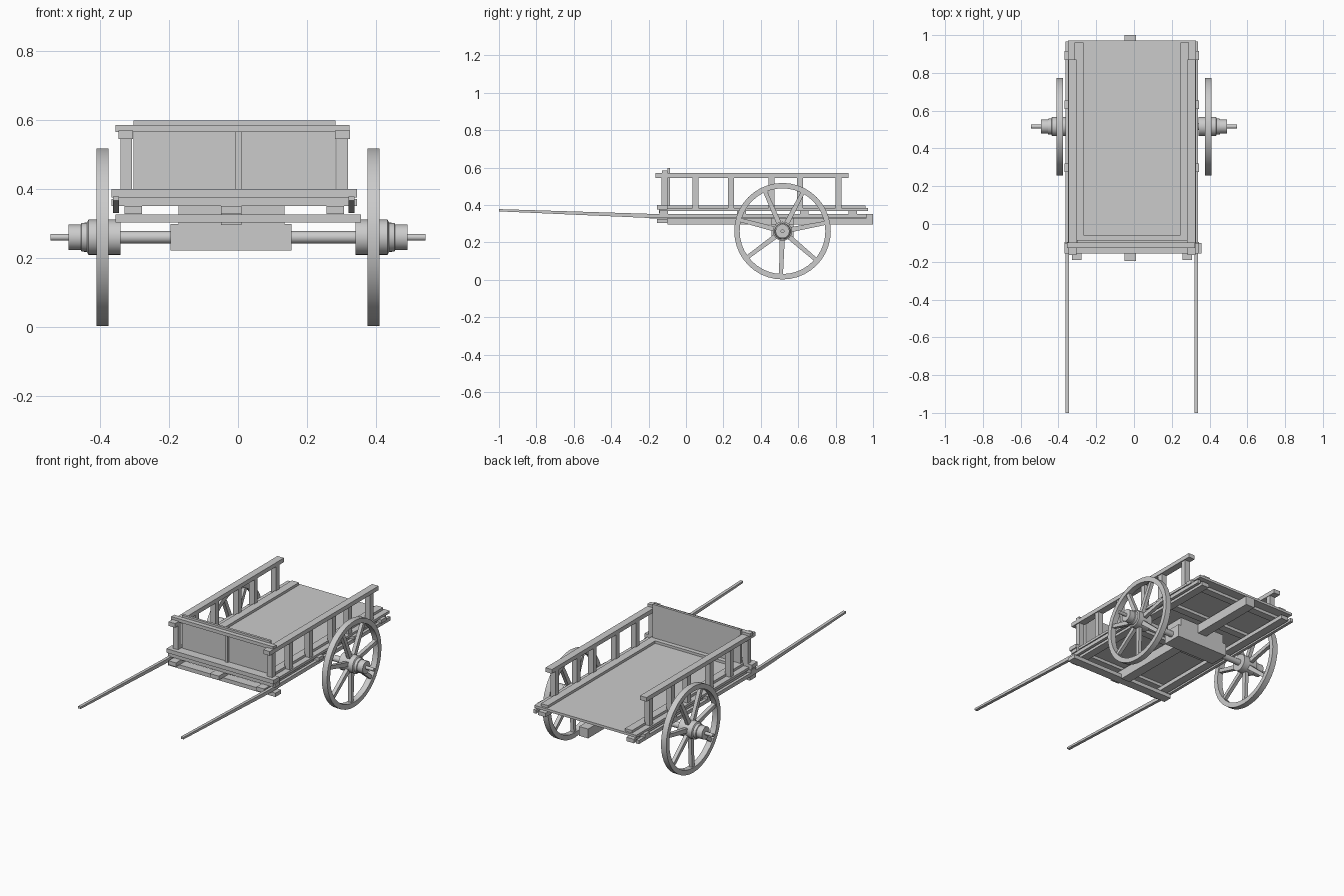
import bpy, bmesh, math
from mathutils import Matrix

if "Cube" in bpy.data.objects:
    bpy.data.objects.remove(bpy.data.objects["Cube"])

CX = -0.011   # the cart body sits slightly off the wheel centre
AXLE_Y, AXLE_Z = 0.516, 0.26


def make(name, bm, smooth=False):
    bmesh.ops.recalc_face_normals(bm, faces=bm.faces)
    me = bpy.data.meshes.new(name)
    bm.to_mesh(me)
    bm.free()
    ob = bpy.data.objects.new(name, me)
    bpy.context.collection.objects.link(ob)
    if smooth:
        bpy.ops.object.select_all(action='DESELECT')
        ob.select_set(True)
        bpy.context.view_layer.objects.active = ob
        bpy.ops.object.shade_smooth_by_angle(angle=math.radians(30))
    return ob


def box(name, x0, x1, y0, y1, z0, z1):
    bm = bmesh.new()
    bmesh.ops.create_cube(bm, size=1)
    for v in bm.verts:
        v.co = (x1 if v.co.x > 0 else x0, y1 if v.co.y > 0 else y0, z1 if v.co.z > 0 else z0)
    return make(name, bm)


def side_box(name, a, b, *yz):
    """Box repeated on both sides of the body centre."""
    box(name + "_right", CX + a, CX + b, *yz)
    box(name + "_left", CX - b, CX - a, *yz)


def extrude_side(name, pts, x0, x1):
    """Side outline (y, z) extruded across x."""
    bm = bmesh.new()
    f = bm.faces.new([bm.verts.new((x0, y, z)) for y, z in pts])
    ext = bmesh.ops.extrude_face_region(bm, geom=[f])
    for v in ext["geom"]:
        if isinstance(v, bmesh.types.BMVert):
            v.co.x = x1
    return make(name, bm)


def lathe(name, pts, steps, closed):
    """Profile (x, radius) spun around the axle."""
    bm = bmesh.new()
    rings = []
    for i in range(steps):
        a = 2 * math.pi * i / steps
        rings.append([bm.verts.new((x, AXLE_Y + r * math.cos(a), AXLE_Z + r * math.sin(a)))
                      for x, r in pts])
    n = len(pts)
    for i in range(steps):
        p, q = rings[i], rings[(i + 1) % steps]
        for j in range(n if closed else n - 1):
            k = (j + 1) % n
            bm.faces.new((p[j], p[k], q[k], q[j]))
    if not closed:
        bm.faces.new([r[0] for r in rings])
        bm.faces.new([r[-1] for r in rings])
    return make(name, bm, True)


# Wheels: rim, stepped hub, seven spokes
for side, s in (("right", 1), ("left", -1)):
    lathe("wheel_rim_" + side,
          [(s * 0.376, 0.229), (s * 0.376, 0.258), (s * 0.411, 0.258), (s * 0.411, 0.229)], 40, True)
    lathe("wheel_hub_" + side,
          [(s * 0.341, 0.051), (s * 0.434, 0.051), (s * 0.438, 0.043), (s * 0.454, 0.041),
           (s * 0.456, 0.037), (s * 0.492, 0.037)], 24, False)
    bm = bmesh.new()
    for i in range(7):
        ang = math.radians(-2) + 2 * math.pi * i / 7
        r = bmesh.ops.create_cube(bm, size=1)
        for v in r["verts"]:
            outer = v.co.z < 0
            v.co = (s * 0.393 + v.co.x * 0.022, v.co.y * (0.021 if outer else 0.027),
                    -0.235 if outer else -0.04)
        bmesh.ops.transform(bm, verts=r["verts"],
                            matrix=Matrix.Translation((0, AXLE_Y, AXLE_Z)) @ Matrix.Rotation(ang, 4, 'X'))
    make("wheel_spokes_" + side, bm)

# Axle with thin ends, and its wooden block
lathe("axle", [(-0.544, 0.01), (-0.48, 0.01), (-0.48, 0.018), (0.48, 0.018), (0.48, 0.01), (0.544, 0.01)],
      16, False)
box("axle_block", -0.196, 0.155, AXLE_Y - 0.06, AXLE_Y + 0.06, 0.222, 0.298)
box("axle_bolster", -0.173, 0.135, AXLE_Y - 0.06, AXLE_Y + 0.06, 0.296, 0.35)

# Central beam with a notched front, and the front crossbar
extrude_side("centre_beam", [(-0.196, 0.327), (-0.1, 0.327), (-0.1, 0.295), (1.0, 0.295),
                             (1.0, 0.351), (-0.196, 0.351)], -0.05, 0.01)
box("front_crossbar", -0.355, 0.357, -0.155, -0.1, 0.303, 0.326)

# Side sills and cross joists under the floor
side_box("sill", 0.268, 0.318, -0.19, 0.965, 0.327, 0.351)
for i, y in enumerate((-0.118, 0.297, 0.632, 0.892)):
    box("joist_%d" % (i + 1), -0.367, 0.345, y - 0.023, y + 0.023, 0.35, 0.371)

# Pulling shafts tapering to the front
for side, x in (("left", -0.354), ("right", 0.329)):
    extrude_side("shaft_" + side, [(-1.0, 0.366), (-0.2, 0.331), (0.965, 0.331),
                                   (0.965, 0.353), (-0.2, 0.353), (-1.0, 0.378)], x - 0.009, x + 0.009)

# Floor with edging strips
box("floor", -0.35, 0.327, -0.13, 0.972, 0.368, 0.383)
side_box("floor_edge_strip", 0.256, 0.303, -0.1, 0.96, 0.381, 0.398)
box("floor_front_strip", -0.267, 0.245, -0.1, -0.058, 0.381, 0.398)

# Side rails and posts
side_box("top_rail", 0.293, 0.336, -0.163, 0.87, 0.545, 0.57)
for i, y in enumerate((-0.115, 0.051, 0.241, 0.457, 0.609, 0.815)):
    side_box("side_post_%d" % (i + 1), 0.296, 0.33, y - 0.016, y + 0.016, 0.38, 0.55)

# Front board with its bars
box("front_panel", -0.303, 0.283, -0.1, -0.085, 0.38, 0.598)
box("front_panel_strip", -0.007, 0.01, -0.112, -0.098, 0.395, 0.57)
box("front_top_bar", -0.355, 0.323, -0.127, -0.098, 0.565, 0.585)
box("front_lower_bar", -0.367, 0.345, -0.155, -0.1, 0.376, 0.4)
box("front_lower_ledge", -0.362, 0.335, -0.145, -0.1, 0.358, 0.378)
